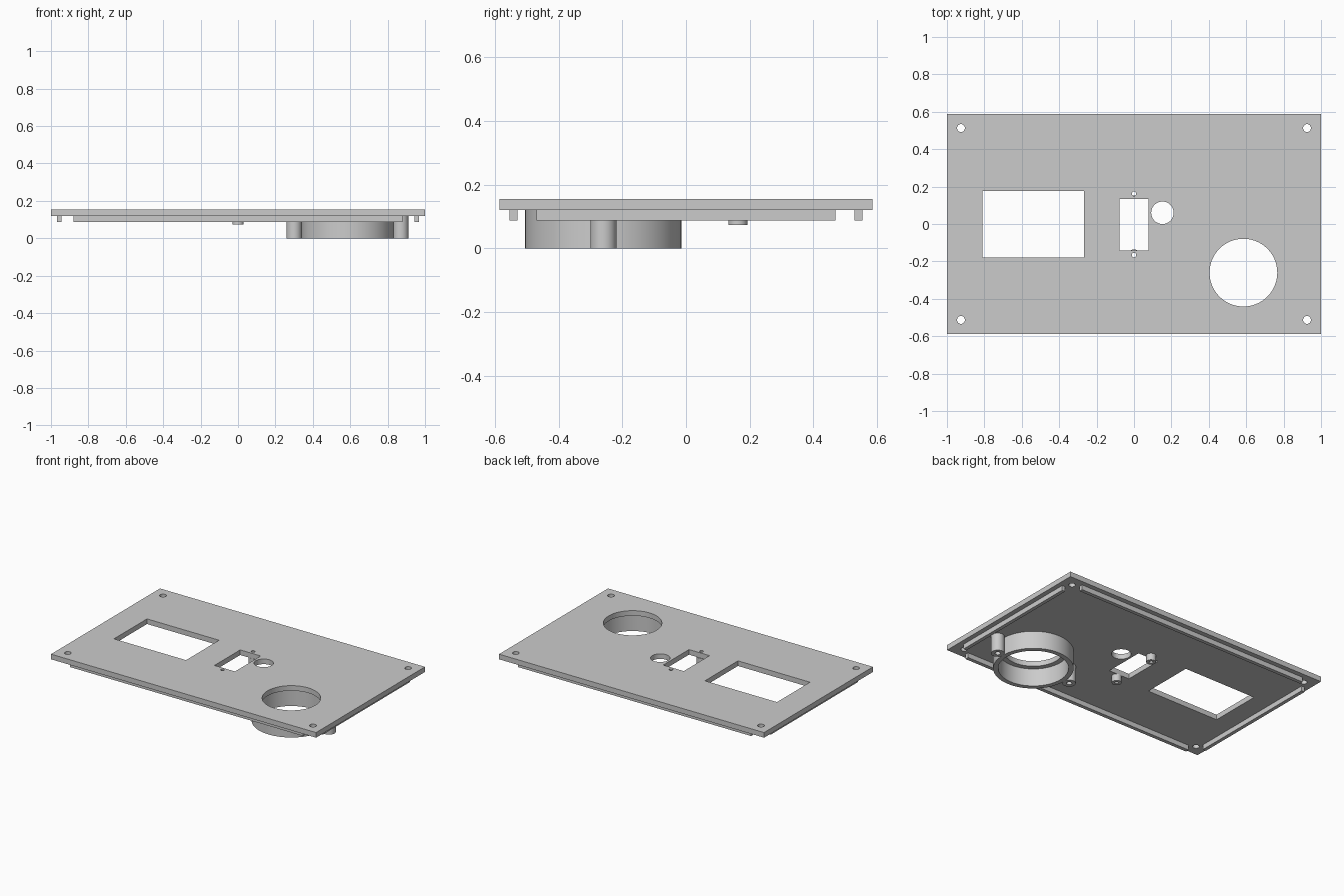
import bpy
import bmesh
import math

cube = bpy.data.objects.get("Cube")
if cube:
    bpy.data.objects.remove(cube, do_unlink=True)

grey = bpy.data.materials.new("plain_grey")
grey.use_nodes = True
colour = (0.6, 0.6, 0.6, 1)
grey.diffuse_color = colour
grey.node_tree.nodes["Principled BSDF"].inputs["Base Color"].default_value = colour

PLATE_TOP, PLATE_BASE, RAIL_BASE = 0.155, 0.12, 0.087
HALF_Y = 0.587


def finish(bm, name):
    bmesh.ops.recalc_face_normals(bm, faces=bm.faces)
    mesh = bpy.data.meshes.new(name)
    bm.to_mesh(mesh)
    bm.free()
    mesh.materials.append(grey)
    obj = bpy.data.objects.new(name, mesh)
    bpy.context.collection.objects.link(obj)
    return obj


def box(name, x0, x1, y0, y1, z0, z1):
    bm = bmesh.new()
    bmesh.ops.create_cube(bm, size=1)
    for v in bm.verts:
        v.co.x = x1 if v.co.x > 0 else x0
        v.co.y = y1 if v.co.y > 0 else y0
        v.co.z = z1 if v.co.z > 0 else z0
    return finish(bm, name)


def smooth(obj):
    bpy.ops.object.select_all(action="DESELECT")
    obj.select_set(True)
    bpy.context.view_layer.objects.active = obj
    bpy.ops.object.shade_smooth_by_angle(angle=math.radians(30))


def tube(name, x, y, outer, inner, z0, z1, sides=64):
    """Closed ring made by sweeping a rectangular section round the z axis."""
    bm = bmesh.new()
    section = [(inner, z0), (outer, z0), (outer, z1), (inner, z1)]
    loops = []
    for i in range(sides):
        a = 2 * math.pi * i / sides
        loops.append([bm.verts.new((x + r * math.cos(a), y + r * math.sin(a), z))
                      for r, z in section])
    for i, here in enumerate(loops):
        there = loops[(i + 1) % sides]
        for j in range(4):
            k = (j + 1) % 4
            bm.faces.new((here[j], there[j], there[k], here[k]))
    obj = finish(bm, name)
    smooth(obj)
    return obj


def cut(target, cutter):
    mod = target.modifiers.new("opening", "BOOLEAN")
    mod.operation = "DIFFERENCE"
    mod.solver = "EXACT"
    mod.object = cutter
    bpy.context.view_layer.objects.active = target
    bpy.ops.object.modifier_apply(modifier=mod.name)
    bpy.data.objects.remove(cutter, do_unlink=True)


def cut_round(target, x, y, radius, sides=64):
    bm = bmesh.new()
    bmesh.ops.create_cone(bm, cap_ends=True, segments=sides,
                          radius1=radius, radius2=radius, depth=1)
    bmesh.ops.translate(bm, verts=bm.verts, vec=(x, y, 0))
    cut(target, finish(bm, "round_cutter"))


# Panel with its openings
panel = box("panel", -1, 1, -HALF_Y, HALF_Y, PLATE_BASE, PLATE_TOP)
cut(panel, box("window_cutter", -0.81, -0.266, -0.18, 0.176, -1, 1))
cut(panel, box("slot_cutter", -0.078, 0.077, -0.142, 0.135, -1, 1))
cut_round(panel, 0.585, -0.26, 0.181, 96)
cut_round(panel, 0.152, 0.06, 0.06)
for y in (-0.166, 0.162):
    cut_round(panel, 0, y, 0.012, 32)
for x in (-0.925, 0.925):
    for y in (-0.513, 0.513):
        cut_round(panel, x, y, 0.021, 32)
smooth(panel)

# Locating rails under the four edges
for side, s in (("front", -1), ("back", 1)):
    y0, y1 = sorted((s * 0.53, s * 0.555))
    box(side + "_rail", -0.88, 0.88, y0, y1, RAIL_BASE, PLATE_BASE)
for side, s in (("right", -1), ("left", 1)):
    x0, x1 = sorted((s * 0.944, s * 0.968))
    box(side + "_rail", x0, x1, -0.47, 0.47, RAIL_BASE, PLATE_BASE)

# Round collar with a screw post on each side
tube("collar", 0.585, -0.26, 0.246, 0.215, 0, PLATE_BASE, 96)
for side, x in (("right", 0.3), ("left", 0.87)):
    tube(side + "_collar_post", x, -0.26, 0.041, 0.017, 0, PLATE_BASE, 48)

# Short hollow posts at the ends of the slot
for side, y in (("front", -0.166), ("back", 0.163)):
    tube(side + "_slot_post", 0, y, 0.03, 0.012, 0.074, PLATE_BASE, 32)
